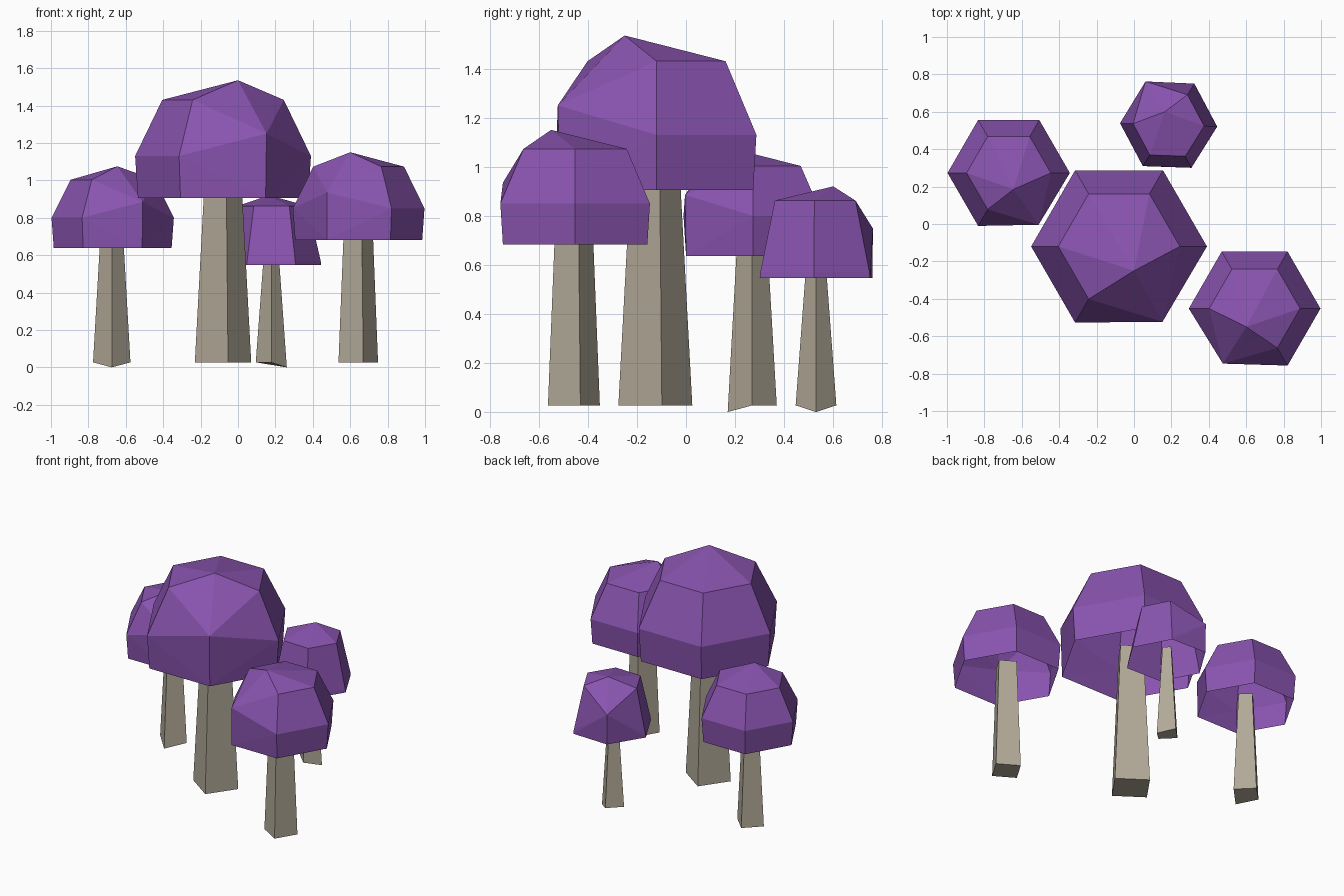
import bpy, bmesh
from math import radians, cos, sin
from mathutils import Vector

cube = bpy.data.objects.get("Cube")
if cube:
    bpy.data.objects.remove(cube, do_unlink=True)


def material(name, rgb):
    m = bpy.data.materials.new(name)
    m.use_nodes = True
    m.diffuse_color = (*rgb, 1)
    m.node_tree.nodes["Principled BSDF"].inputs["Base Color"].default_value = (*rgb, 1)
    return m


PURPLE = material("purple foliage", (0.25, 0.088, 0.43))
BARK = material("pale bark", (0.44, 0.395, 0.31))


def finish(bm, name, mat):
    bmesh.ops.recalc_face_normals(bm, faces=bm.faces)
    me = bpy.data.meshes.new(name)
    bm.to_mesh(me)
    bm.free()
    me.materials.append(mat)
    ob = bpy.data.objects.new(name, me)
    bpy.context.scene.collection.objects.link(ob)


def ring(centre, radius, z, sides, turn):
    angles = [radians(turn + 360 * i / sides) for i in range(sides)]
    return [Vector((centre[0] + radius * cos(a), centre[1] + radius * sin(a), z)) for a in angles]


def crown(name, centre, rings, turn, pulled, peak, bulge):
    """Open hexagonal dome; one column of corners is pulled up into a peak."""
    low, mid, top = [ring(centre, r, z, 6, turn) for r, z in rings]
    top[pulled] = Vector(peak)
    mid[pulled] = Vector((*ring(centre, bulge[0], 0, 6, turn)[pulled].xy, bulge[1]))
    bm = bmesh.new()
    for p in low + mid + top:
        bm.verts.new(p)
    bmesh.ops.convex_hull(bm, input=bm.verts)
    bmesh.ops.recalc_face_normals(bm, faces=bm.faces)
    # leave the underside open
    floor = rings[0][1] + 0.001
    under = [f for f in bm.faces if all(v.co.z < floor for v in f.verts)]
    bmesh.ops.delete(bm, geom=under, context='FACES')
    finish(bm, name, PURPLE)


def trunk(name, centre, r_low, r_top, height, turn, dipped=None):
    """Square tapered trunk, optionally with one foot corner lower."""
    bm = bmesh.new()
    low = [bm.verts.new(p) for p in ring(centre, r_low, 0.027, 4, turn)]
    top = [bm.verts.new(p) for p in ring(centre, r_top, height, 4, turn)]
    if dipped is not None:
        low[dipped].co.z = 0.0
    bm.faces.new(low)
    bm.faces.new(top)
    for i in range(4):
        j = (i + 1) % 4
        bm.faces.new((low[i], low[j], top[j], top[i]))
    finish(bm, name, BARK)


# Large central tree
crown("large_crown", (-0.08, -0.12), [(0.455, 0.905), (0.47, 1.13), (0.325, 1.43)],
      0, 5, (0, -0.25, 1.535), (0.465, 1.25))
trunk("large_trunk", (-0.08, -0.125), 0.153, 0.1, 1.0, 10)

# Left tree as seen from the front
crown("back_right_crown", (-0.67, 0.273), [(0.315, 0.637), (0.327, 0.8), (0.225, 1.003)],
      0, 5, (-0.645, 0.185, 1.075), (0.32, 0.885))
trunk("back_right_trunk", (-0.675, 0.27), 0.1, 0.06, 0.72, 0, 3)

# Right tree as seen from the front
crown("front_left_crown", (0.645, -0.452), [(0.34, 0.682), (0.352, 0.85), (0.243, 1.073)],
      0, 4, (0.6, -0.55, 1.15), (0.34, 0.935))
trunk("front_left_trunk", (0.643, -0.457), 0.109, 0.078, 0.78, 14)

# Small tree at the back
crown("small_crown", (0.185, 0.53), [(0.26, 0.547), (0.257, 0.57), (0.19, 0.862)],
      -2, 2, (0.165, 0.6, 0.92), (0.263, 0.748))
trunk("small_trunk", (0.178, 0.53), 0.083, 0.038, 0.63, 0, 0)
